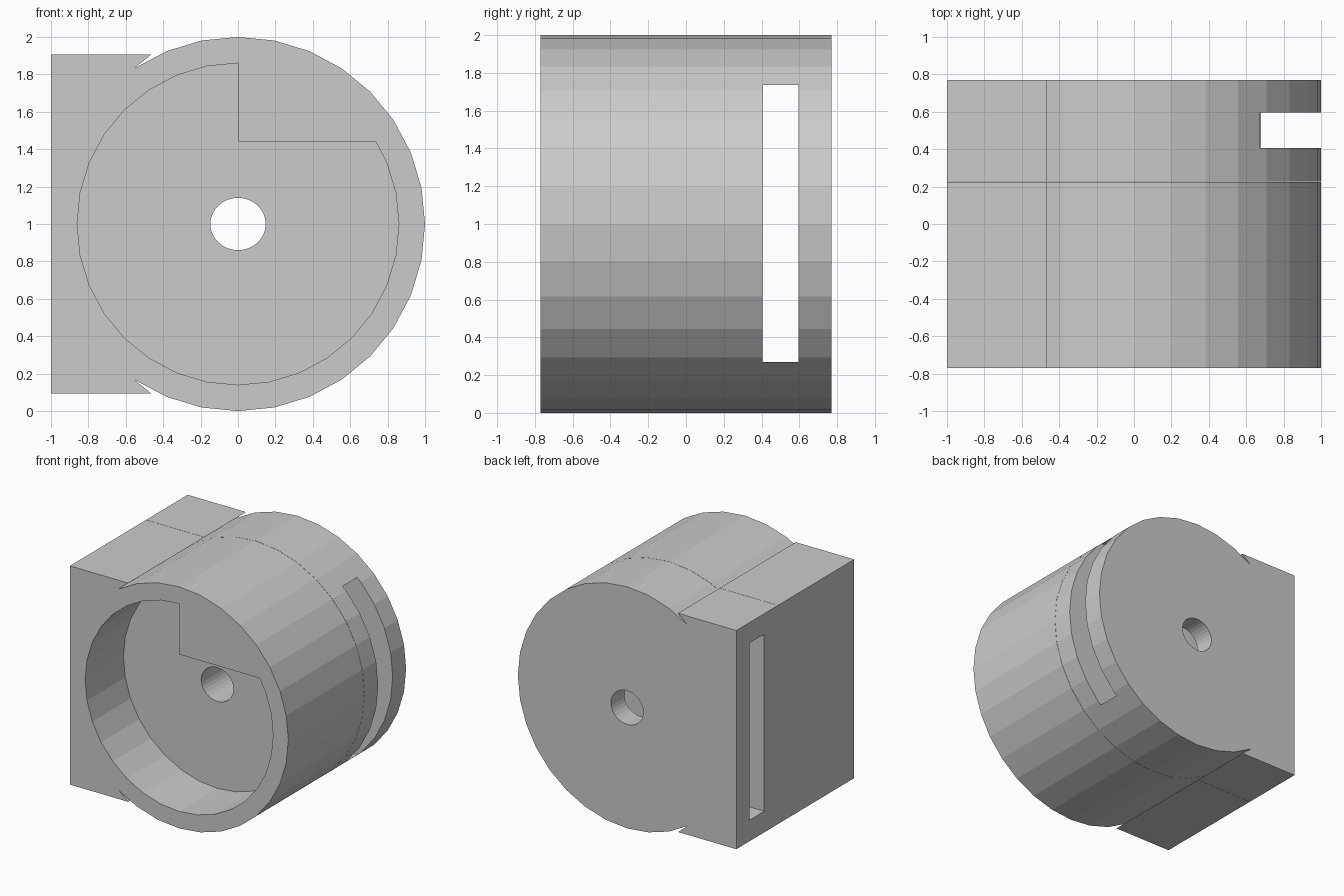
import bpy, bmesh, math

if "Cube" in bpy.data.objects:
    bpy.data.objects.remove(bpy.data.objects["Cube"])

N = 32
grey = bpy.data.materials.new("plain grey")
grey.diffuse_color = (0.6, 0.6, 0.6, 1)
grey.use_nodes = True
grey.node_tree.nodes["Principled BSDF"].inputs["Base Color"].default_value = grey.diffuse_color


def extrude_profile(name, pts, y0, y1):
    """Solid from an (x, z) outline swept along y."""
    bm = bmesh.new()
    face = bm.faces.new([bm.verts.new((x, y0, z)) for x, z in pts])
    res = bmesh.ops.extrude_face_region(bm, geom=[face])
    for v in res["geom"]:
        if isinstance(v, bmesh.types.BMVert):
            v.co.y = y1
    bmesh.ops.recalc_face_normals(bm, faces=bm.faces)
    me = bpy.data.meshes.new(name)
    bm.to_mesh(me)
    bm.free()
    me.materials.append(grey)
    ob = bpy.data.objects.new(name, me)
    bpy.context.collection.objects.link(ob)
    return ob


def ring(rx, rz):
    return [(rx * math.cos(2 * math.pi * i / N), 1 + rz * math.sin(2 * math.pi * i / N))
            for i in range(N)]


def cut(ob, cutter):
    mod = ob.modifiers.new(cutter.name, "BOOLEAN")
    mod.operation, mod.solver, mod.object = "DIFFERENCE", "EXACT", cutter
    bpy.context.view_layer.update()
    deps = bpy.context.evaluated_depsgraph_get()
    me = bpy.data.meshes.new_from_object(ob.evaluated_get(deps))
    ob.modifiers.clear()
    ob.data = me
    bpy.data.objects.remove(cutter)


# Outer outline: round housing merged with a flat-sided block on the left
H = 0.905
STEP = 2 * math.pi / N
a, b = 11, 12                       # circle edge crossed by the block's top
za, zb = math.sin(a * STEP), math.sin(b * STEP)
t = (za - H) / (za - zb)
xj = math.cos(a * STEP) * (1 - t) + math.cos(b * STEP) * t
arc = [(math.cos(i * STEP), 1 + math.sin(i * STEP)) for i in range(-a, a + 1)]
outline = arc + [(xj, 1 + H), (-1, 1 + H), (-1, 1 - H), (xj, 1 - H)]

SPLIT = 0.225
front = extrude_profile("front_housing", outline, -0.77, SPLIT - 0.001)
back = extrude_profile("back_housing", outline, SPLIT + 0.001, 0.77)

# Round front recess with a solid corner left at the upper right
R = 0.86
recess = [p for p in ring(R, R) if not (p[0] > 1e-4 and p[1] > 1.44)]
top = next(i for i, p in enumerate(recess) if abs(p[0]) < 1e-4 and p[1] > 1)
recess = recess[top:] + recess[:top] + [(0.736, 1.44), (0.0, 1.44)]
cut(front, extrude_profile("recess_cutter", recess, -0.9, -0.27))

# Axle hole through both housings
for ob in (front, back):
    cut(ob, extrude_profile("hole_cutter", ring(0.148, 0.14), -1, 1))

# Slot running straight across the back housing
slot = [(-1.2, 0.27), (1.2, 0.27), (1.2, 1.735), (-1.2, 1.735)]
cut(back, extrude_profile("slot_cutter", slot, 0.405, 0.595))
